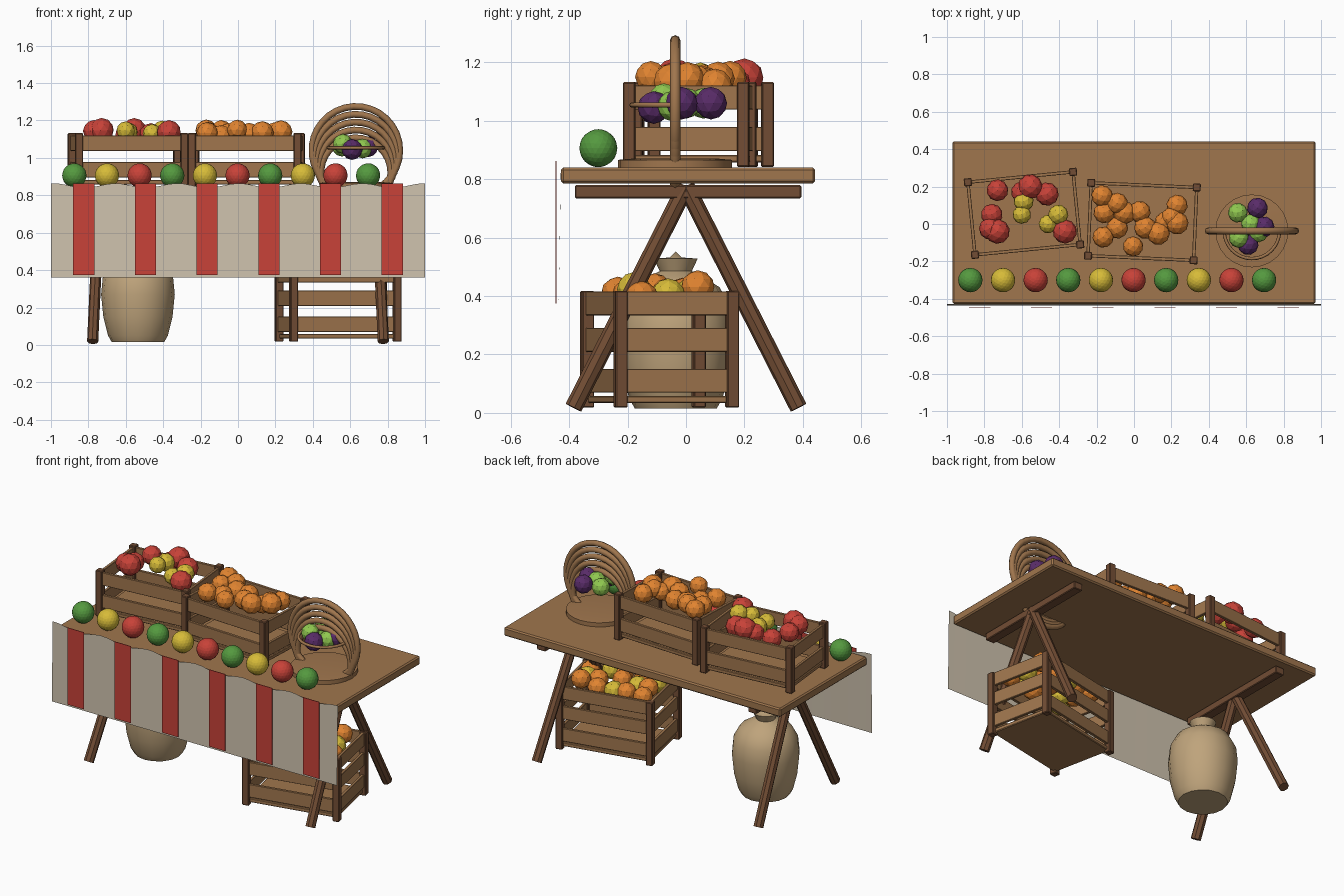
import bpy, bmesh, math, random
from mathutils import Vector, Matrix

random.seed(4)
cube = bpy.data.objects.get("Cube")
if cube:
    bpy.data.objects.remove(cube, do_unlink=True)


def material(name, *rgb):
    m = bpy.data.materials.new(name)
    m.use_nodes = True
    m.diffuse_color = (*rgb, 1)
    m.node_tree.nodes["Principled BSDF"].inputs["Base Color"].default_value = (*rgb, 1)
    return m


WOOD = material("light wood", .35, .18, .075)
DARK = material("dark wood", .17, .075, .035)
CLOTH = material("canvas", .62, .54, .42)
RED = material("red", .58, .055, .04)
YELLOW = material("yellow", .68, .5, .04)
GREEN = material("green", .09, .32, .05)
LIME = material("light green", .28, .58, .08)
ORANGE = material("orange", .75, .23, .03)
PURPLE = material("purple", .1, .025, .14)
SACK = material("tan", .52, .37, .2)


def finish(name, bm, mat, smooth=None):
    """Turn a bmesh into an object, optionally smooth below an angle."""
    bmesh.ops.recalc_face_normals(bm, faces=bm.faces)
    mesh = bpy.data.meshes.new(name)
    bm.to_mesh(mesh)
    bm.free()
    mesh.materials.append(mat)
    obj = bpy.data.objects.new(name, mesh)
    bpy.context.collection.objects.link(obj)
    if smooth:
        bpy.ops.object.select_all(action='DESELECT')
        bpy.context.view_layer.objects.active = obj
        obj.select_set(True)
        bpy.ops.object.shade_smooth_by_angle(angle=math.radians(smooth))
    return obj


def box(name, mat, size, loc, frame=Matrix(), bevel=.004):
    bm = bmesh.new()
    bmesh.ops.create_cube(bm, size=1)
    bmesh.ops.scale(bm, vec=size, verts=bm.verts)
    if bevel:
        bmesh.ops.bevel(bm, geom=bm.edges[:], offset=bevel, segments=1, affect='EDGES')
    bm.transform(frame @ Matrix.Translation(loc))
    return finish(name, bm, mat)


def rod(name, mat, start, end, radius, sides):
    a, b = Vector(start), Vector(end)
    bm = bmesh.new()
    bmesh.ops.create_cone(bm, cap_ends=True, segments=sides, radius1=radius,
                          radius2=radius, depth=(b - a).length)
    turn = (b - a).to_track_quat('Z', 'Y').to_matrix().to_4x4()
    bm.transform(Matrix.Translation((a + b) / 2) @ turn)
    return finish(name, bm, mat)


def fruit(name, mat, loc, radius, detail=2):
    bm = bmesh.new()
    bmesh.ops.create_icosphere(bm, subdivisions=detail, radius=radius)
    if detail == 2:
        bmesh.ops.rotate(bm, verts=bm.verts,
                         matrix=Matrix.Rotation(random.uniform(0, 3), 3, 'Z'))
    bmesh.ops.translate(bm, verts=bm.verts, vec=loc)
    return finish(name, bm, mat)


def lathe(name, mat, profile, loc, sides, smooth):
    bm = bmesh.new()
    verts = [bm.verts.new((r, 0, z)) for r, z in profile]
    edges = [bm.edges.new(pair) for pair in zip(verts, verts[1:])]
    bmesh.ops.spin(bm, geom=verts + edges, cent=(0, 0, 0), axis=(0, 0, 1),
                   angle=math.tau, steps=sides)
    bmesh.ops.remove_doubles(bm, verts=bm.verts, dist=.0005)
    bmesh.ops.translate(bm, verts=bm.verts, vec=loc)
    return finish(name, bm, mat, smooth)


def hoop(name, mat, center, radius, tube, axis, start=0, sweep=math.tau):
    """Ring or arc lying in a plane square to the axis."""
    bm = bmesh.new()
    bmesh.ops.create_circle(bm, segments=8, radius=tube,
                            matrix=Matrix.Rotation(math.pi / 2, 4, 'X'))
    bmesh.ops.translate(bm, verts=bm.verts, vec=(radius, 0, 0))
    bmesh.ops.rotate(bm, verts=bm.verts, matrix=Matrix.Rotation(start, 3, 'Z'))
    bmesh.ops.spin(bm, geom=bm.verts[:] + bm.edges[:], cent=(0, 0, 0), axis=(0, 0, 1),
                   angle=sweep, steps=round(sweep * 5))
    bmesh.ops.remove_doubles(bm, verts=bm.verts, dist=.0005)
    turn = Matrix.Rotation(math.pi / 2, 4, 'X') if axis == 'Y' else Matrix()
    bm.transform(Matrix.Translation(center) @ turn)
    return finish(name, bm, mat, 50)


def crate(name, loc, angle, height, slats):
    """Slatted crate with four corner posts; returns its frame."""
    w, d = .565, .39
    frame = Matrix.Translation(loc) @ Matrix.Rotation(math.radians(angle), 4, 'Z')
    for sx in (-1, 1):
        for sy in (-1, 1):
            box(name + "_post", DARK, (.042, .042, height),
                (sx * w / 2, sy * d / 2, height / 2), frame)
    box(name + "_base", WOOD, (w, d, .025), (0, 0, .028), frame)
    for z in slats:
        for s in (-1, 1):
            box(name + "_long_slat", WOOD, (w, .018, .082), (0, s * d / 2, z), frame, .002)
            box(name + "_end_slat", WOOD, (.018, d, .082), (s * w / 2, 0, z), frame, .002)
    return frame


# Trestle table
box("table_top", WOOD, (1.94, .87, .055), (0, .007, .8125), bevel=.008)
for sx in (-1, 1):
    box("cross_bar", DARK, (.06, .775, .045), (sx * .74, .007, .757))
    for sy in (-1, 1):
        rod("leg", DARK, (sx * .742, 0, .775), (sx * .777, sy * .385, .018), .03, 8)

# Hanging cloth with a gently waved top edge
bm = bmesh.new()
steps = 48
rows = []
for i in range(steps + 1):
    x = -1 + 2 * i / steps
    top = .852 + .012 * math.cos((x - .17) / .33 * math.tau + math.pi)
    rows.append((bm.verts.new((x, -.436, .36)), bm.verts.new((x, -.428, top))))
for (a, b), (c, d) in zip(rows, rows[1:]):
    bm.faces.new((a, c, d, b))
finish("front_cloth", bm, CLOTH)
for i in range(6):
    box("cloth_stripe", RED, (.113, .004, .487), (-.825 + i * .33, -.445, .6185), bevel=0)

# Row of fruit along the front edge
for i in range(10):
    fruit("row_fruit", (GREEN, YELLOW, RED)[i % 3], (-.875 + i * .1745, -.3, .906), .065, 3)

# Crates on the table and under it
crate("left_crate", (-.588, .057, .842), 5.6, .29, (.095, .237))
crate("middle_crate", (.045, .013, .842), -2.5, .29, (.095, .237))
lower = crate("lower_crate", (.535, -.09, .018), 11.7, .4, (.092, .232, .357))

# Fruit piled in the crates
reds = [(-.73, .18), (-.6, .17), (-.555, .2), (-.465, .16), (-.76, .05),
        (-.73, -.04), (-.77, -.025), (-.37, -.04)]
yellows = [(-.6, .05), (-.59, .12), (-.46, 0), (-.405, .05)]
oranges = [(-.17, .15), (-.09, .11), (-.16, .06), (-.05, .06), (-.09, -.02),
           (-.165, -.07), (-.005, -.12), (.03, .065), (.06, -.02), (.13, -.05),
           (.165, .01), (.2, .035), (.23, .1), (.23, .005)]
for name, mat, spots, size in (("apple", RED, reds, .062), ("lemon", YELLOW, yellows, .053),
                               ("orange", ORANGE, oranges, .057)):
    for x, y in spots:
        fruit(name, mat, (x, y, random.uniform(1.115, 1.15)), size * random.uniform(.92, 1.1))
for i in range(5):
    for j in range(3):
        spot = Vector(((i - 2) * .105, (j - 1) * .11, .395))
        spot += Vector([random.uniform(-.02, .02) for _ in range(3)])
        fruit("lower_fruit", YELLOW if (i + 2 * j) % 3 == 0 else ORANGE, lower @ spot, .058)

# Basket of nested upright hoops on a round foot, with a thin handle
bx, by = .63, -.037
lathe("basket_foot", WOOD, [(0, .84), (.195, .84), (.195, .866), (.15, .87), (0, .87)],
      (bx, by, 0), 24, 30)
for i in range(5):
    hoop("basket_hoop", WOOD, (bx, by, 1.04 - .03 * i), .235 - .012 * i, .018, 'Y')
hoop("basket_handle", WOOD, (bx, by, 1.054), .148, .009, 'Z', math.pi, math.pi)
for x, y, z in [(.555, .06, 1.06), (.56, -.075, 1.075), (.625, 0, 1.06), (.665, -.045, 1.05)]:
    fruit("green_plum", LIME, (x, y, z), .053)
for x, y, z in [(.66, .085, 1.06), (.695, -.015, 1.06), (.61, -.11, 1.045)]:
    fruit("purple_plum", PURPLE, (x, y, z), .056)

# Round sack with a pinched neck under the table
lathe("sack", SACK, [(0, .015), (.14, .015), (.16, .05), (.185, .15), (.197, .27),
                     (.188, .36), (.15, .43), (.09, .468), (.055, .485), (.075, .528),
                     (.02, .532), (0, .552)], (-.535, -.035, 0), 16, 45)
